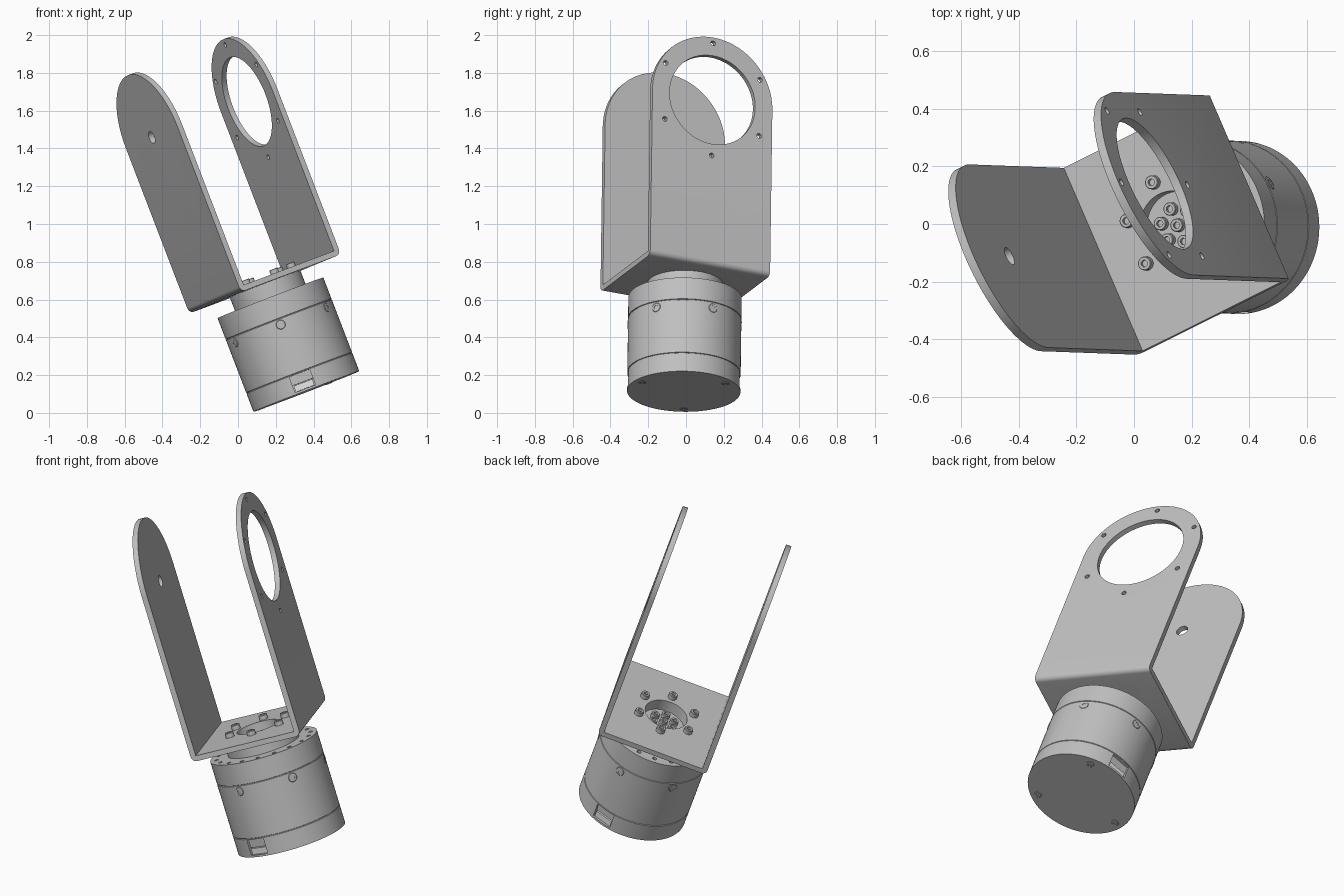
import bpy, bmesh
from math import radians, sin, cos, pi
from mathutils import Matrix, Vector

cube = bpy.data.objects.get("Cube")
if cube:
    bpy.data.objects.remove(cube, do_unlink=True)

# Leaning frame of the assembly, and the bracket turned about the motor axis
ROOT = (Matrix.Translation((0.362, -0.012, 0.1135))
        @ Matrix.Rotation(radians(-21), 4, 'Y') @ Matrix.Rotation(radians(-0.75), 4, 'X'))
TURN = Matrix.Rotation(radians(25), 4, 'Z')


def material(name, value):
    m = bpy.data.materials.new(name)
    m.use_nodes = True
    m.diffuse_color = (value, value, value, 1)
    m.node_tree.nodes["Principled BSDF"].inputs["Base Color"].default_value = (value, value, value, 1)
    return m


GREY = material("machined grey", 0.53)
WHITE = material("connector white", 0.92)


def finish(bm, name, mat=GREY):
    bmesh.ops.recalc_face_normals(bm, faces=bm.faces)
    mesh = bpy.data.meshes.new(name)
    bm.to_mesh(mesh)
    bm.free()
    mesh.materials.append(mat)
    ob = bpy.data.objects.new(name, mesh)
    bpy.context.collection.objects.link(ob)
    return ob


def lathe(name, profile, steps=96):
    bm = bmesh.new()
    vs = [bm.verts.new((r, 0, z)) for r, z in profile]
    es = [bm.edges.new(pair) for pair in zip(vs, vs[1:])]
    bmesh.ops.spin(bm, geom=vs + es, cent=(0, 0, 0), axis=(0, 0, 1),
                   angle=2 * pi, steps=steps, use_merge=True)
    bmesh.ops.remove_doubles(bm, verts=bm.verts, dist=1e-5)
    return finish(bm, name)


def prism(name, points, offset):
    bm = bmesh.new()
    face = bm.faces.new([bm.verts.new(p) for p in points])
    out = bmesh.ops.extrude_face_region(bm, geom=[face])
    moved = [v for v in out["geom"] if isinstance(v, bmesh.types.BMVert)]
    bmesh.ops.translate(bm, verts=moved, vec=offset)
    return finish(bm, name)


def rods(name, specs, steps=24):
    """Cylinders given as (matrix, radius, length)."""
    bm = bmesh.new()
    for m, r, length in specs:
        bmesh.ops.create_cone(bm, cap_ends=True, segments=steps, radius1=r, radius2=r,
                              depth=length, matrix=m)
    return finish(bm, name)


def box(name, center, size, mat=GREY):
    bm = bmesh.new()
    bmesh.ops.create_cube(bm, size=1, matrix=Matrix.Translation(center) @ Matrix.Diagonal((*size, 1)))
    return finish(bm, name, mat)


def boolean(ob, cutter, operation='DIFFERENCE'):
    mod = ob.modifiers.new("cut", 'BOOLEAN')
    mod.operation, mod.object, mod.solver = operation, cutter, 'EXACT'
    bpy.context.view_layer.objects.active = ob
    bpy.ops.object.modifier_apply(modifier=mod.name)
    bpy.data.objects.remove(cutter, do_unlink=True)


def place(ob, matrix=Matrix()):
    ob.data.shade_smooth()
    ob.data.set_sharp_from_angle(angle=radians(30))
    ob.matrix_world = ROOT @ matrix


def around(count, radius, z, start=0.0):
    step = 2 * pi / count
    return [Vector((radius * cos(start + i * step), radius * sin(start + i * step), z))
            for i in range(count)]


# Motor housing with seams, neck and recessed output face
R = 0.30


def groove(z):
    return [(R, z - 0.003), (R - 0.004, z - 0.001), (R - 0.004, z + 0.001), (R, z + 0.003)]


motor = lathe("motor_housing", [(0, 0), (R, 0), *groove(0.105), *groove(0.408), (R, 0.531),
              (0.2, 0.531), (0.2, 0.61), (0.118, 0.61), (0.118, 0.575), (0, 0.575)])
boolean(motor, rods("rim_holes", [(Matrix.Translation(p), 0.012, 0.04)
                                  for p in around(18, 0.265, 0.531)], 12))
for side in (-1, 1):
    boolean(motor, box("port_cutter", (0, side * 0.3, 0.056), (0.115, 0.12, 0.088)))
place(motor)

# Cable ports on both sides of the housing
for side, label in ((-1, "front"), (1, "back")):
    place(box(label + "_port_socket", (0, side * 0.255, 0.075), (0.115, 0.05, 0.05)))
    place(box(label + "_port_plug", (0, side * 0.262, 0.030), (0.105, 0.05, 0.034), WHITE))

# U bracket: bent strip trimmed by a round-ended outline
HALF, W, T, BASE, EYE = 0.312, 0.35, 0.03, 0.61, 1.55
BEND = 0.03
arc = [radians(a) for a in range(0, 91, 15)]
right_bend = [(HALF - BEND + BEND * sin(a), BASE + BEND - BEND * cos(a)) for a in arc]
left_bend = [(-u, s) for u, s in reversed(right_bend)]
strip = (right_bend + [(HALF, 2), (HALF - T, 2), (HALF - T, BASE + T),
         (T - HALF, BASE + T), (T - HALF, 2), (-HALF, 2)] + left_bend)
bracket = prism("u_bracket", [(u, -0.5, s) for u, s in strip], (0, 1, 0))
ends = [(W * cos(i * pi / 48), EYE + W * sin(i * pi / 48)) for i in range(49)]
outline = [(-W, 0.5), (W, 0.5)] + ends
boolean(bracket, prism("trim", [(-0.5, v, s) for v, s in outline], (1, 0, 0)), 'INTERSECT')

# Bracket openings: large eye, its screw circle, pivot hole, base hole
ACROSS = Matrix.Rotation(pi / 2, 4, 'Y')


def side_hole(u, v, s):
    return Matrix.Translation((u, v, s)) @ ACROSS


boolean(bracket, rods("eye", [(side_hole(HALF, 0, EYE - 0.003), 0.25, 0.2)], 96))
boolean(bracket, rods("eye_screw_holes", [(side_hole(HALF, p.y, EYE + p.x), 0.0135, 0.2)
                                          for p in around(6, 0.318, 0)]))
boolean(bracket, rods("pivot", [(side_hole(-HALF, 0, EYE - 0.003), 0.033, 0.2)], 32))
boolean(bracket, rods("base_hole", [(Matrix.Translation((0, 0, BASE)), 0.118, 0.2)], 96))
place(bracket, TURN)

# Socket-head screw, unit radius and unit height, shared by every screw
screw = lathe("screw", [(0, 0), (1, 0), (1, 0.9), (0.9, 1), (0.5, 1), (0.5, 0.4), (0, 0.4)], 24)
screw_mesh = screw.data
bpy.data.objects.remove(screw, do_unlink=True)


def add_screw(name, pos, direction, r, h, turn=Matrix()):
    ob = bpy.data.objects.new(name, screw_mesh)
    bpy.context.collection.objects.link(ob)
    spin = Vector(direction).to_track_quat('Z', 'Y').to_matrix().to_4x4()
    place(ob, turn @ Matrix.Translation(pos) @ spin @ Matrix.Diagonal((r, r, h, 1)))


UP = (0, 0, 1)
for p in around(6, 0.163, BASE + T, pi / 6):
    add_screw("base_screw", p, UP, 0.024, 0.026, TURN)
for p in around(6, 0.062, 0.575, pi / 6) + [Vector((0, 0, 0.575))]:
    add_screw("output_screw", p, UP, 0.023, 0.026, TURN)
for p in around(6, 0.28, 0.375, pi / 6):
    add_screw("housing_screw", p, (p.x, p.y, 0), 0.025, 0.022)
for p in around(3, 0.255, 0.012, pi / 3):
    add_screw("bottom_screw", p, (0, 0, -1), 0.02, 0.015)
